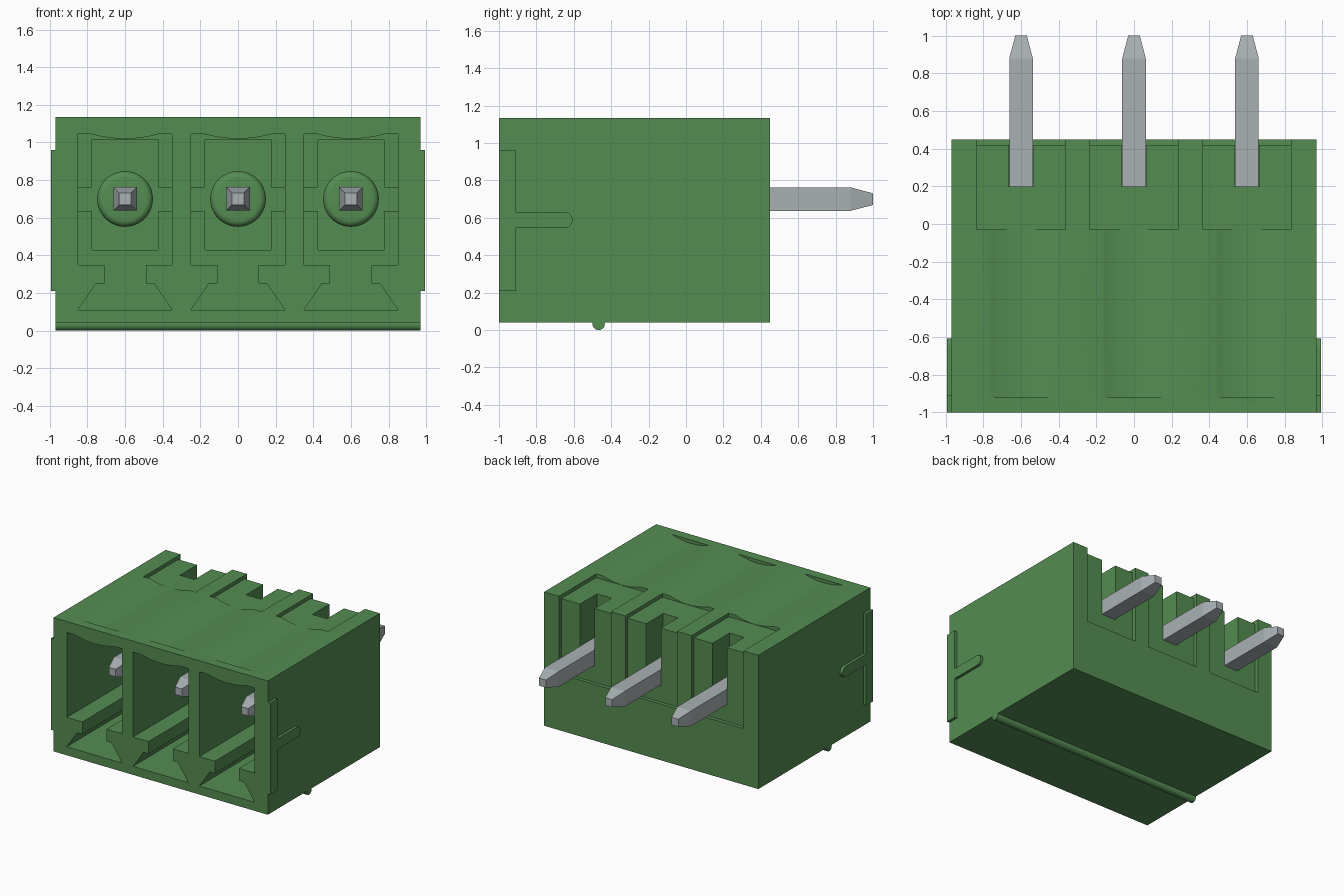
import bpy, bmesh, math
from mathutils import Vector

cube = bpy.data.objects.get("Cube")
if cube:
    bpy.data.objects.remove(cube, do_unlink=True)


def material(name, rgb, metallic=0.0):
    m = bpy.data.materials.new(name)
    m.use_nodes = True
    m.diffuse_color = (*rgb, 1)
    bsdf = next(n for n in m.node_tree.nodes if n.type == 'BSDF_PRINCIPLED')
    bsdf.inputs["Base Color"].default_value = (*rgb, 1)
    bsdf.inputs["Metallic"].default_value = metallic
    return m


GREEN = material("green plastic", (0.09, 0.265, 0.085))
METAL = material("grey metal", (0.40, 0.44, 0.455))
POLES = (-0.6, 0.0, 0.6)


def to_object(name, bm, mat):
    bmesh.ops.recalc_face_normals(bm, faces=bm.faces)
    mesh = bpy.data.meshes.new(name)
    bm.to_mesh(mesh)
    bm.free()
    mesh.materials.append(mat)
    ob = bpy.data.objects.new(name, mesh)
    bpy.context.collection.objects.link(ob)
    return ob


def prism(name, profile, start, end, axis="y", mat=GREEN):
    """Extrude a profile along an axis: (x, z) along y, or (y, z) along x."""
    bm = bmesh.new()
    place = (lambda p: (p[0], start, p[1])) if axis == "y" else (lambda p: (start, *p))
    way = Vector((0, end - start, 0)) if axis == "y" else Vector((end - start, 0, 0))
    face = bm.faces.new([bm.verts.new(place(p)) for p in profile])
    new = bmesh.ops.extrude_face_region(bm, geom=[face])["geom"]
    bmesh.ops.translate(bm, verts=[v for v in new if isinstance(v, bmesh.types.BMVert)], vec=way)
    return to_object(name, bm, mat)


def rect(a, b, low, high):
    return [(a, low), (b, low), (b, high), (a, high)]


def mirrored(half, x):
    """Complete a right-hand half profile and move it to x."""
    return [(x + p, z) for p, z in half] + [(x - p, z) for p, z in reversed(half) if p]


def sag(width, edge, depth, n=10):
    """Right half of a shallow sagging arc, from its edge to the middle."""
    return [(width * (1 - i / n), edge - depth * (1 - (1 - i / n) ** 2)) for i in range(n + 1)]


def circle(u, z, r, n, first=0.0, sweep=2 * math.pi):
    return [(u + r * math.cos(first + sweep * i / n), z + r * math.sin(first + sweep * i / n))
            for i in range(n)]


def activate(ob):
    bpy.ops.object.select_all(action='DESELECT')
    ob.select_set(True)
    bpy.context.view_layer.objects.active = ob


def cut(ob, cutter):
    mod = ob.modifiers.new("cut", 'BOOLEAN')
    mod.operation, mod.solver, mod.object = 'DIFFERENCE', 'EXACT', cutter
    activate(ob)
    bpy.ops.object.modifier_apply(modifier=mod.name)
    bpy.data.objects.remove(cutter, do_unlink=True)


def smooth(ob):
    activate(ob)
    bpy.ops.object.shade_smooth_by_angle(angle=math.radians(30))


# Housing with three plug chambers
housing = prism("housing", rect(-0.97, 0.97, 0.04, 1.135), -1, 0.45)
CHAMBER = [(0.25, 0.11), (0.155, 0.25), (0.11, 0.25), (0.11, 0.35), (0.25, 0.35),
           (0.25, 1.045)] + sag(0.18, 1.045, 0.025)
POCKET = [(0.175, 0.43), (0.175, 0.635), (0.249, 0.635), (0.249, 0.76),
          (0.175, 0.76), (0.175, 1.015)]
GROOVE = [(0.17, 1.3), (0.17, 1.135)] + sag(0.17, 1.135, 0.028)[1:]

for x in POLES:
    # Front chamber, its stepped back wall and the hollow in the roof
    cut(housing, prism("chamber_cutter", mirrored(CHAMBER, x), -1.1, 0.04))
    cut(housing, prism("pocket_cutter", mirrored(POCKET, x), 0.0, 0.09))
    cut(housing, prism("groove_cutter", mirrored(GROOVE, x), -0.92, 0.0))
    # Rear recess, lowered roof and pin notch
    cut(housing, prism("roof_cutter", rect(x - 0.235, x + 0.235, 1.105, 1.3), -0.03, 0.6))
    cut(housing, prism("recess_cutter", rect(x - 0.235, x + 0.235, 0.5, 1.25), 0.42, 0.6))
    cut(housing, prism("notch_cutter", rect(x - 0.066, x + 0.066, 0.635, 1.2), 0.2, 0.55))
smooth(housing)


def pin(name, x, z, stations):
    """Square bar with tapered ends; stations are (y, half width)."""
    bm = bmesh.new()
    rings = [[bm.verts.new((x + sx * h, y, z + sz * h))
              for sx, sz in ((-1, -1), (1, -1), (1, 1), (-1, 1))] for y, h in stations]
    for a, b in zip(rings, rings[1:]):
        for i in range(4):
            j = (i + 1) % 4
            bm.faces.new((a[i], a[j], b[j], b[i]))
    bm.faces.new(rings[0])
    bm.faces.new(rings[-1])
    return to_object(name, bm, METAL)


# Contact pins, each with a rounded collar inside its chamber
for i, x in enumerate(POLES, 1):
    pin(f"contact_pin_{i}", x, 0.7, [(-0.77, 0.031), (-0.66, 0.0625), (0.88, 0.0625), (1, 0.031)])
    collar = prism(f"pin_collar_{i}", circle(x, 0.7, 0.148, 40), 0.0, 0.1)
    bevel = collar.modifiers.new("round", 'BEVEL')
    bevel.width, bevel.segments, bevel.limit_method = 0.035, 5, 'ANGLE'
    activate(collar)
    bpy.ops.object.modifier_apply(modifier=bevel.name)
    smooth(collar)

# Side keys: an upright strip with a round-ended bar
arc = circle(-0.65, 0.588, 0.043, 14, -math.pi / 2, math.pi)
KEY = ([(-1, 0.21), (-0.91, 0.21), (-0.91, 0.545)] + arc
       + [(-0.65, 0.631), (-0.91, 0.631), (-0.91, 0.96), (-1, 0.96)])
for side, s in (("left", 1), ("right", -1)):
    smooth(prism(f"{side}_key", KEY, s * 0.96, s * 0.993, "x"))

# Round rib across the underside
smooth(prism("bottom_rib", circle(-0.467, 0.033, 0.033, 24), -0.97, 0.97, "x"))
